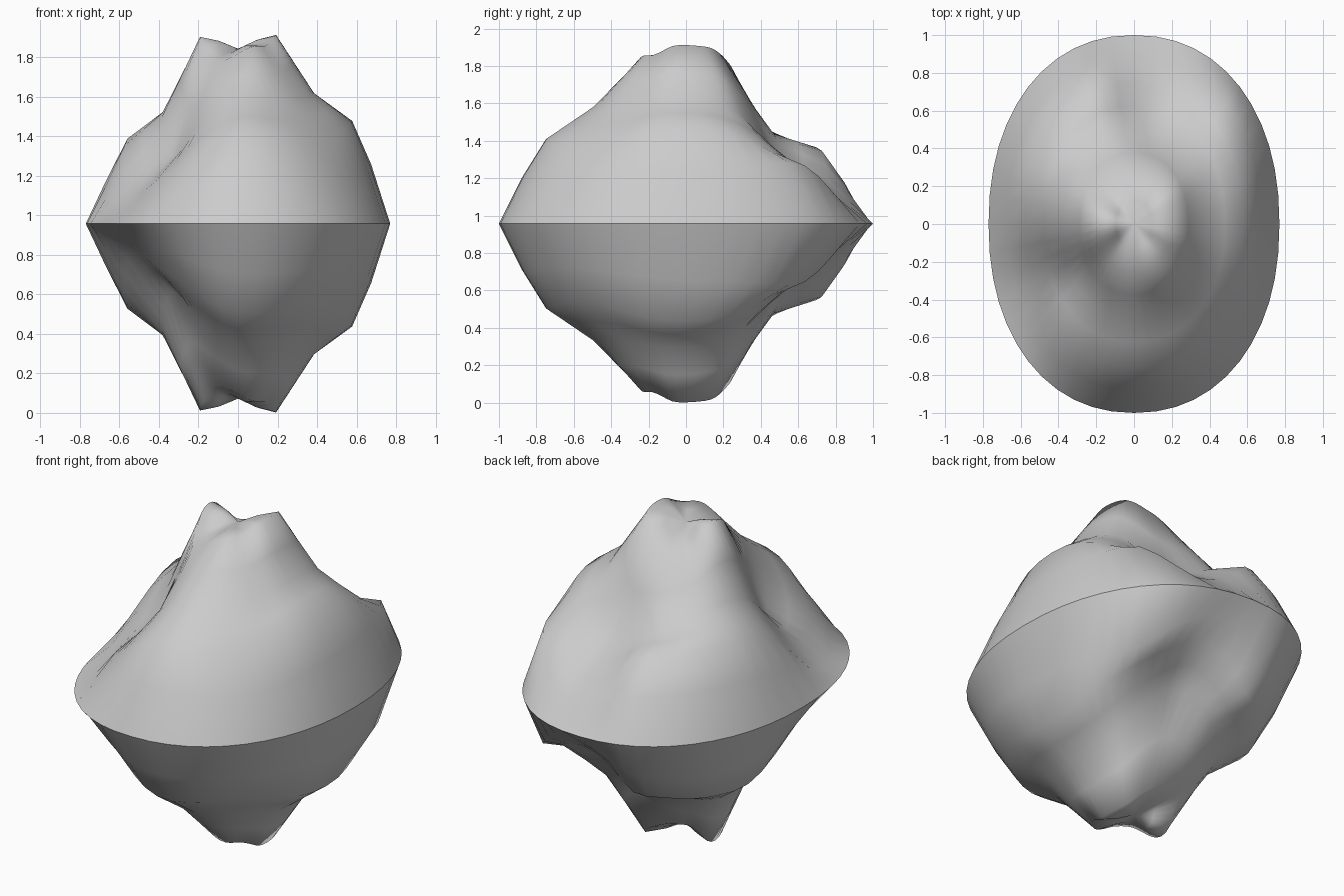
import bpy, bmesh
from math import sin, cos, tau, copysign

if "Cube" in bpy.data.objects:
    bpy.data.objects.remove(bpy.data.objects["Cube"])

SEG, SUB, RINGS = 24, 2, 8
RX, RY, MID = 0.77, 1.0, 0.957
CENTRE = 0.885
# heights above the rim plane, every 15 degrees from +x, at 1/4, 1/2, 3/4 and 7/8 radius
INNER = [.955, .95, .94, .91, .87, .84, .81, .79, .79, .80, .85, .92,
         .945, .92, .87, .83, .82, .83, .86, .89, .90, .90, .92, .95]
MIDDLE = [.66, .64, .60, .50, .41, .36, .40, .46, .50, .54, .57, .57,
          .54, .43, .34, .38, .48, .56, .62, .62, .62, .63, .64, .66]
OUTER = [.52, .50, .42, .34, .26, .20, .24, .39, .41, .43, .44, .43,
         .34, .18, .15, .21, .28, .38, .45, .45, .43, .42, .45, .50]
NEAR_RIM = [.30, .31, .32, .31, .19, .10, .12, .22, .24, .25, .25, .24,
            .18, .08, .05, .07, .14, .20, .25, .25, .24, .24, .25, .28]


def height(ring, seg):
    """Height of a ring vertex; rings 1, 3, 5 are interpolated."""
    if ring == 7:
        return NEAR_RIM[seg]
    if ring == 1:
        return (CENTRE + INNER[seg]) / 2 + .01
    p = [0, CENTRE, INNER[seg], MIDDLE[seg], OUTER[seg], 0]
    k = ring // 2 + 1
    if ring % 2 == 0:
        return p[k]
    return (p[k] + p[k + 1]) / 2


def outline(s):
    """Point on the slightly squared oval outline."""
    c, d = cos(tau * s / N), sin(tau * s / N)
    return RX * copysign(abs(c) ** .92, c), RY * copysign(abs(d) ** .92, d)


bm = bmesh.new()
N = SEG * SUB
rim = [bm.verts.new((*outline(s), MID)) for s in range(N)]


def half(sign):
    """One rocky half: a radial grid that meets the shared rim."""
    centre = bm.verts.new((0, 0, MID + sign * CENTRE))
    rows = []
    for r in range(1, RINGS):
        row = []
        for s in range(N):
            k, t = s // SUB, (s % SUB) / SUB
            hz, ha, hb, hc = [height(r, (k + d) % SEG) for d in (-1, 0, 1, 2)]
            # smooth interpolation around the ring
            h = ha + .5 * t * (hb - hz + t * (2 * hz - 5 * ha + 4 * hb - hc
                                              + t * (3 * (ha - hb) + hc - hz)))
            x, y = outline(s)
            row.append(bm.verts.new((x * r / RINGS, y * r / RINGS, MID + sign * h)))
        rows.append(row)
    rows.append(rim)
    for s in range(N):
        e = (s + 1) % N
        bm.faces.new((centre, rows[0][s], rows[0][e]))
        for i in range(RINGS - 1):
            bm.faces.new((rows[i][s], rows[i + 1][s], rows[i + 1][e], rows[i][e]))


half(1)
half(-1)
bmesh.ops.recalc_face_normals(bm, faces=bm.faces)

# smooth shading everywhere, with a crisp edge round the rim
rim_set = set(rim)
for f in bm.faces:
    f.smooth = True
for e in bm.edges:
    e.smooth = not (e.verts[0] in rim_set and e.verts[1] in rim_set)

mesh = bpy.data.meshes.new("rock")
bm.to_mesh(mesh)
bm.free()
rock = bpy.data.objects.new("rock", mesh)
bpy.context.collection.objects.link(rock)
